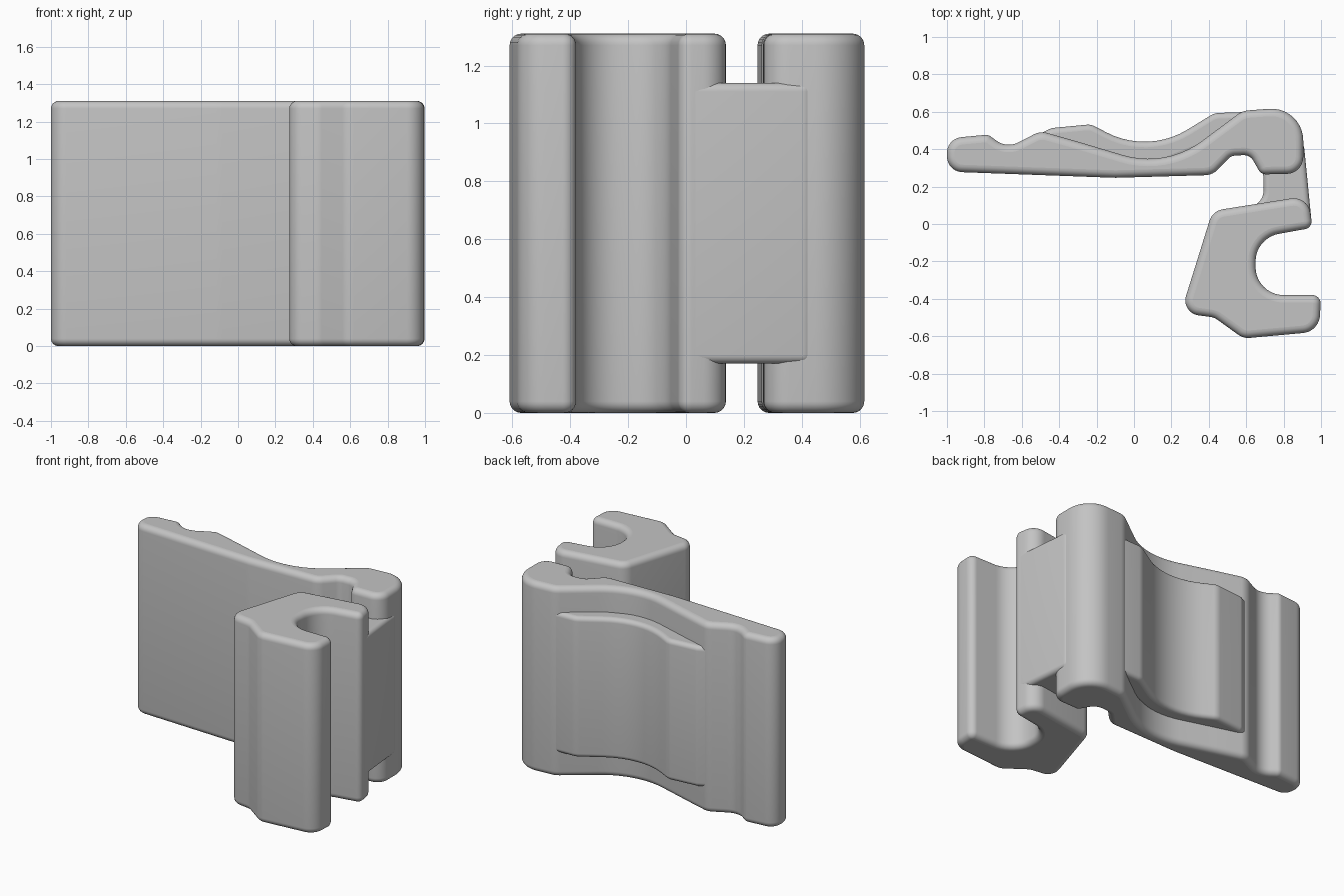
import bpy, bmesh, math
from mathutils import Vector

cube = bpy.data.objects.get("Cube")
if cube:
    bpy.data.objects.remove(cube, do_unlink=True)

HEIGHT = 1.31
GREY = (0.55, 0.55, 0.55, 1.0)
mat = bpy.data.materials.new("plain grey")
mat.use_nodes = True
mat.diffuse_color = GREY
mat.node_tree.nodes["Principled BSDF"].inputs["Base Color"].default_value = GREY


def rounded_outline(corners, steps=10):
    """Replace every (x, y, radius) corner by a tangent arc."""
    out = []
    for i, (x, y, r) in enumerate(corners):
        p = Vector((x, y))
        a = (Vector(corners[i - 1][:2]) - p).normalized()
        b = (Vector(corners[(i + 1) % len(corners)][:2]) - p).normalized()
        half = a.angle(b) / 2
        centre = p + (a + b).normalized() * (r / math.sin(half))
        start = p + a * (r / math.tan(half)) - centre
        turn = math.pi - 2 * half
        if a.x * b.y - a.y * b.x < 0:
            turn = -turn
        # the arc sweeps opposite to the corner's opening
        for k in range(steps + 1):
            t = -turn * k / steps
            c, s = math.cos(t), math.sin(t)
            out.append(centre + Vector((c * start.x - s * start.y, s * start.x + c * start.y)))
    return out


def inset(points, d):
    """Move a clockwise outline inward by d."""
    out = []
    for i, p in enumerate(points):
        u = (p - points[i - 1]).normalized()
        v = (points[(i + 1) % len(points)] - p).normalized()
        n1, n2 = Vector((u.y, -u.x)), Vector((v.y, -v.x))
        out.append(p + (n1 + n2) * (d / (1 + n1.dot(n2))))
    return out


def rounded_prism(name, corners, z0, z1, edge, steps=6):
    """Upright prism whose top and bottom rims are rounded."""
    outline = rounded_outline(corners)
    levels = []
    for k in range(steps + 1):
        t = math.pi / 2 * k / steps
        levels.append((edge * (1 - math.sin(t)), z0 + edge * (1 - math.cos(t))))
    levels += [(d, z0 + z1 - z) for d, z in reversed(levels)]
    bm = bmesh.new()
    rings = [[bm.verts.new((p.x, p.y, z)) for p in inset(outline, d)] for d, z in levels]
    n = len(outline)
    for low, high in zip(rings, rings[1:]):
        for i in range(n):
            j = (i + 1) % n
            bm.faces.new((low[i], low[j], high[j], high[i])).smooth = True
    bm.faces.new(rings[0])
    bm.faces.new(rings[-1])
    bmesh.ops.recalc_face_normals(bm, faces=bm.faces)
    mesh = bpy.data.meshes.new(name)
    bm.to_mesh(mesh)
    bm.free()
    mesh.materials.append(mat)
    obj = bpy.data.objects.new(name, mesh)
    bpy.context.collection.objects.link(obj)
    return obj


# Long lever with finger notch, waist and rounded head
rounded_prism("lever_arm", [
    (-1, 0.28, 0.085), (-1, 0.457, 0.085), (-0.78, 0.478, 0.045), (-0.68, 0.405, 0.11),
    (-0.5, 0.497, 0.1), (-0.3, 0.44, 0.3), (0.17, 0.3, 0.48), (0.58, 0.605, 0.12),
    (0.905, 0.63, 0.17), (0.905, 0.27, 0.09), (0.68, 0.265, 0.045), (0.62, 0.37, 0.06),
    (0.52, 0.365, 0.06), (0.42, 0.262, 0.1), (-0.1, 0.247, 0.5)], 0, HEIGHT, 0.04)

# Raised pad on the back of the lever
rounded_prism("lever_pad", [
    (-0.56, 0.455, 0.03), (-0.44, 0.513, 0.05), (-0.23, 0.533, 0.08), (0.073, 0.374, 0.44),
    (0.43, 0.593, 0.1), (0.7, 0.602, 0.04), (0.6, 0.5, 0.1), (0.1, 0.3, 0.1),
    (-0.3, 0.35, 0.1)], 0.17, 1.14, 0.03)

# Hook block with its open round socket
rounded_prism("hook_block", [
    (0.42, 0.07, 0.09), (0.93, 0.151, 0.09), (0.955, -0.02, 0.042), (0.65, -0.075, 0.15),
    (0.65, -0.38, 0.15), (1.0, -0.38, 0.045), (0.99, -0.575, 0.1), (0.585, -0.612, 0.09),
    (0.43, -0.5, 0.09), (0.25, -0.475, 0.08)], 0, HEIGHT, 0.04)

# Shorter web joining lever head and hook block
rounded_prism("hinge_web", [
    (0.5, -0.05, 0.045), (0.5, 0.07, 0.045), (0.695, 0.105, 0.09), (0.69, 0.3, 0.05),
    (0.72, 0.42, 0.045), (0.906, 0.45, 0.045), (0.952, -0.015, 0.042)],
    0.17, 1.14, 0.03)
